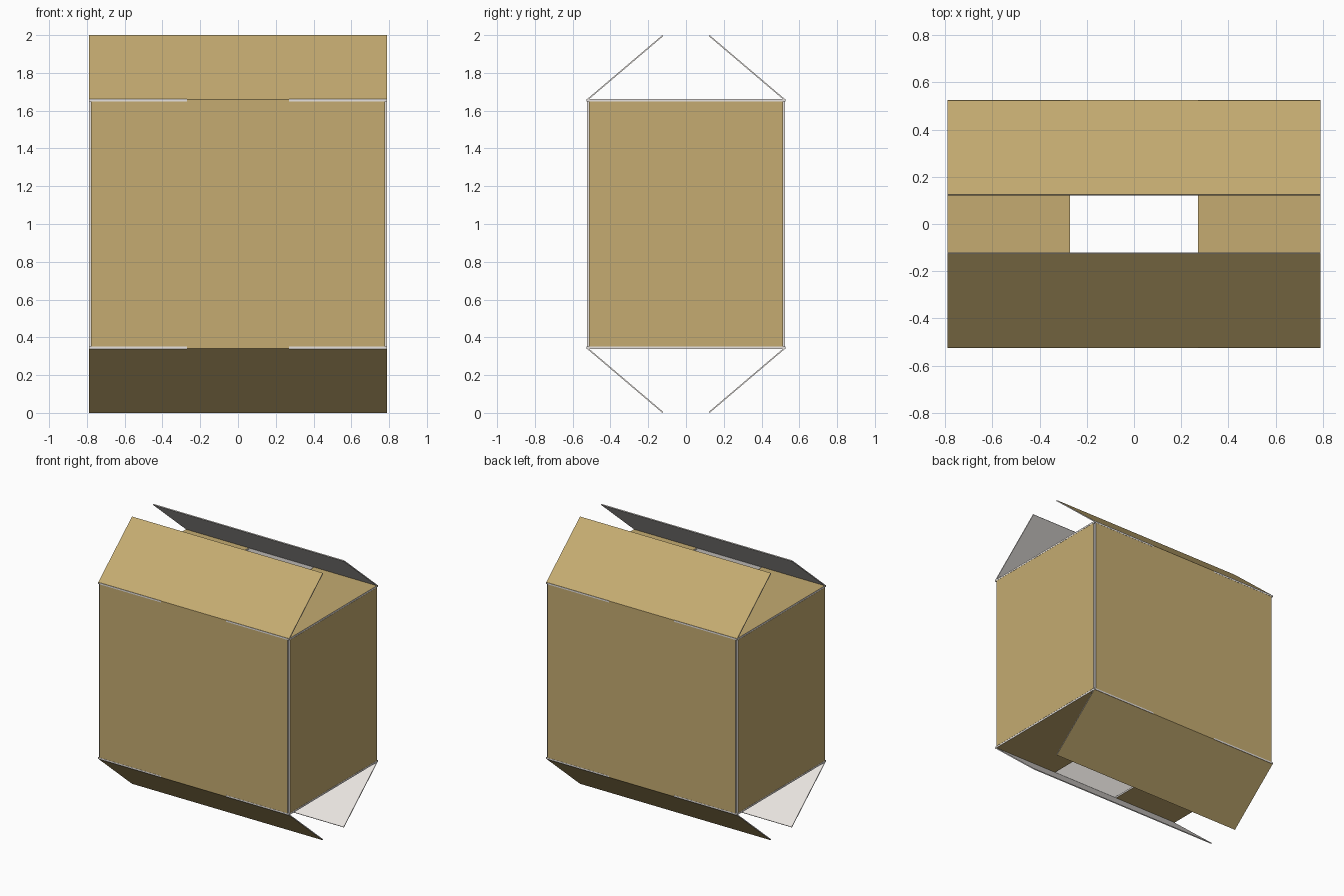
import bpy
import bmesh
from mathutils import Vector

if "Cube" in bpy.data.objects:
    bpy.data.objects.remove(bpy.data.objects["Cube"])


def material(name, colour):
    m = bpy.data.materials.new(name)
    m.diffuse_color = (*colour, 1)
    m.use_nodes = True
    m.node_tree.nodes["Principled BSDF"].inputs["Base Color"].default_value = m.diffuse_color
    return m


TAN = material("cardboard tan", (0.555, 0.409, 0.164))
PALE = material("paper lining", (0.80, 0.767, 0.735))

W, D = 0.79, 0.525        # half width, half depth
LOW, HIGH = 0.34, 1.66    # fold heights
T, FLAP_T = 0.012, 0.007  # wall and flap thickness
GAP = 0.27                # inner edge of side flaps


def panel(name, corner, u, v, outward, thick):
    """Cardboard sheet: tan outer face, pale lining and rims."""
    c, u, v, n = (Vector(a) for a in (corner, u, v, outward))
    n.normalize()
    bm = bmesh.new()
    outer = [bm.verts.new(p) for p in (c, c + u, c + u + v, c + v)]
    inner = [bm.verts.new(p.co - n * thick) for p in outer]
    bm.faces.new(outer)
    bm.faces.new(inner[::-1])
    for i in range(4):
        j = (i + 1) % 4
        bm.faces.new((outer[i], inner[i], inner[j], outer[j]))
    bmesh.ops.recalc_face_normals(bm, faces=bm.faces)
    for f in bm.faces:
        f.material_index = 0 if f.normal.dot(n) > 0.9 else 1
    mesh = bpy.data.meshes.new(name)
    bm.to_mesh(mesh)
    bm.free()
    mesh.materials.append(TAN)
    mesh.materials.append(PALE)
    bpy.context.collection.objects.link(bpy.data.objects.new(name, mesh))


# Walls, stopping short of each other so the pale rims show at the corners
for s, side in ((-1, "front"), (1, "back")):
    panel(side + "_wall", (-(W - T), s * D, LOW), (2 * (W - T), 0, 0),
          (0, 0, HIGH - LOW), (0, s, 0), T)
for s, side in ((-1, "left"), (1, "right")):
    panel(side + "_wall", (s * W, -(D - T), LOW + T), (0, 2 * (D - T), 0),
          (0, 0, HIGH - LOW - 2 * T), (s, 0, 0), T)

for k, level, fold in ((1, "top", HIGH), (-1, "bottom", LOW)):
    # Long flaps, half open and leaning inwards
    for s, side in ((-1, "front"), (1, "back")):
        panel(f"{level}_{side}_flap", (-W, s * D, fold), (2 * W, 0, 0),
              (0, -s * 0.4, k * 0.34), (0, s * 0.34, k * 0.4), FLAP_T)
    # Short flaps, folded flat, their rims just breaking the wall faces
    for s, side in ((-1, "left"), (1, "right")):
        panel(f"{level}_{side}_flap", (s * W, -D - 0.001, fold + k * 0.001),
              (-s * (W - GAP), 0, 0), (0, 2 * D + 0.002, 0), (0, 0, k), T)
